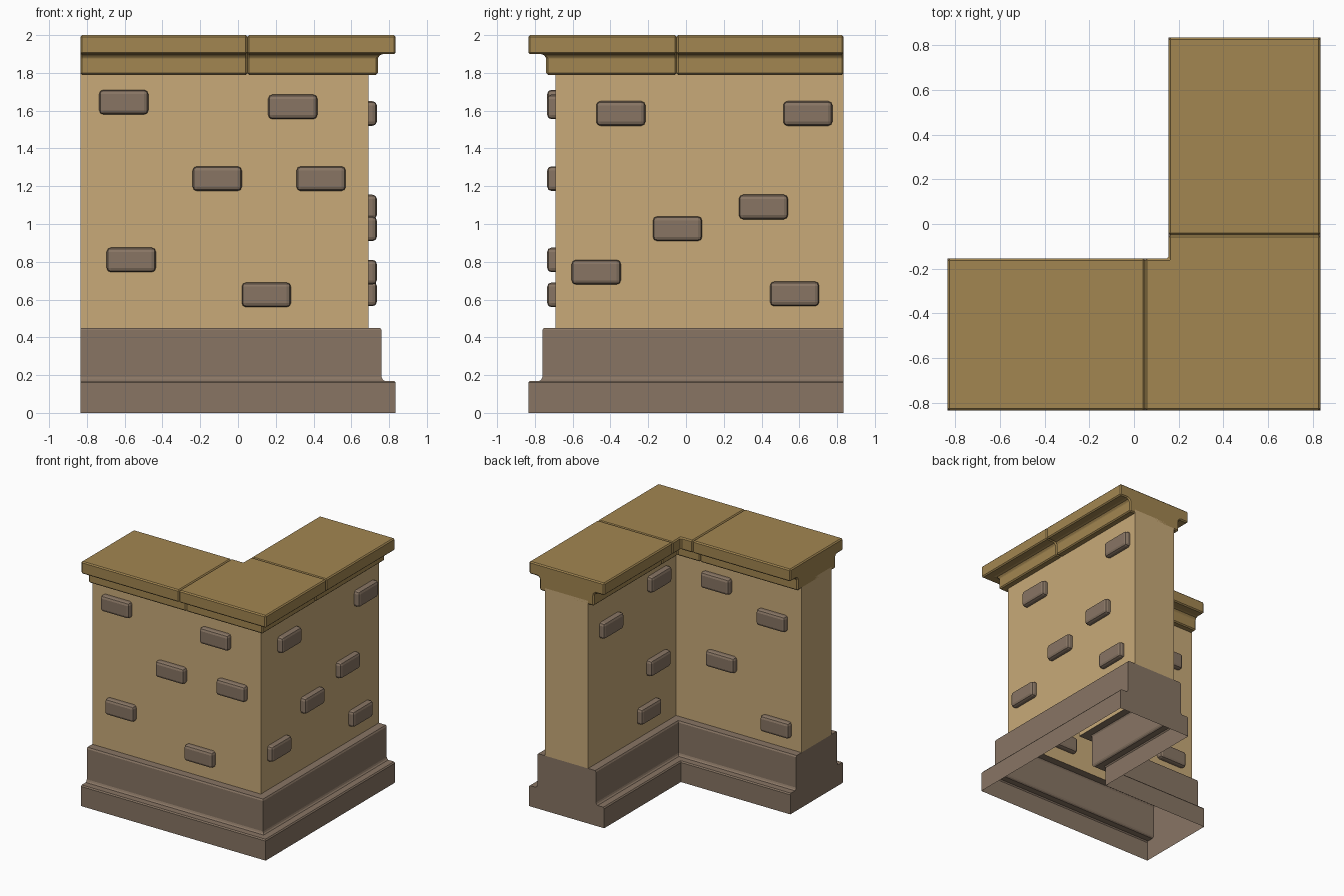
import bpy
import bmesh
from mathutils import Vector

old = bpy.data.objects.get("Cube")
if old:
    bpy.data.objects.remove(old, do_unlink=True)

END = 0.835      # half the overall footprint
MID = 0.495      # centre line of both arms
WALL = 0.195     # half thickness of the wall
SEAM = 0.05      # joint between coping stones


def material(name, rgb):
    m = bpy.data.materials.new(name)
    m.use_nodes = True
    color = (*rgb, 1)
    m.diffuse_color = color
    bsdf = m.node_tree.nodes["Principled BSDF"]
    bsdf.inputs["Base Color"].default_value = color
    bsdf.inputs["Roughness"].default_value = 0.9
    return m


plaster = material("tan plaster", (0.58, 0.402, 0.19))
stone = material("grey brown stone", (0.246, 0.178, 0.127))
coping = material("ochre coping", (0.361, 0.238, 0.082))


def finish(bm, name, mat, bevel=0, segments=1):
    bmesh.ops.recalc_face_normals(bm, faces=bm.faces)
    mesh = bpy.data.meshes.new(name)
    bm.to_mesh(mesh)
    bm.free()
    mesh.materials.append(mat)
    obj = bpy.data.objects.new(name, mesh)
    bpy.context.collection.objects.link(obj)
    if bevel:
        mod = obj.modifiers.new("edge", "BEVEL")
        mod.width = bevel
        mod.segments = segments
        mod.limit_method = "ANGLE"
    return obj


# Stations on the L path: position and the mitred direction of the outer side
LEG_X = lambda x: ((x, -MID), (0, -1))
LEG_Y = lambda y: ((MID, y), (1, 0))
CORNER = ((MID, -MID), (1, -1))


def sweep(name, half, stations, mat, open_bottom=False, open_top=False, bevel=0):
    """Mirror a half profile (offset, height) and sweep it along the stations."""
    profile = half + [(-u, z) for u, z in reversed(half)]
    bm = bmesh.new()
    rings = [[bm.verts.new((p[0] + d[0] * u, p[1] + d[1] * u, z)) for u, z in profile]
             for p, d in stations]
    n = len(profile)
    for a, b in zip(rings, rings[1:]):
        for i in range(n):
            if i == n - 1 and open_bottom:
                continue
            if i == len(half) - 1 and open_top:
                continue
            j = (i + 1) % n
            bm.faces.new((a[i], a[j], b[j], b[i]))
    for ring in (rings[0], rings[-1]):
        bm.faces.new(ring)
    return finish(bm, name, mat, bevel)


full_path = [LEG_X(-END), CORNER, LEG_Y(END)]

# Plinth: stepped skirt, open underneath, with a ledge against the wall
sweep("plinth", [(0.34, 0), (0.34, 0.16), (0.332, 0.17), (0.28, 0.17), (0.27, 0.178),
                 (0.265, 0.19), (0.265, 0.438), (0.258, 0.45), (WALL, 0.45)],
      full_path, stone, open_bottom=True, open_top=True)

# Wall
sweep("wall", [(WALL, 0.45), (WALL, 1.82)], full_path, plaster, open_bottom=True)

# Coping stones: two arms and a corner piece with chamfered joints
cap = [(0.245, 1.79), (0.245, 1.875), (0.25, 1.89), (0.265, 1.9), (0.34, 1.9), (0.34, 2.0)]
for name, path in (("coping_front", [LEG_X(-END), LEG_X(SEAM)]),
                   ("coping_corner", [LEG_X(SEAM), CORNER, LEG_Y(-SEAM)]),
                   ("coping_side", [LEG_Y(-SEAM), LEG_Y(END)])):
    sweep(name, cap, path, coping, bevel=0.01)


# Exposed bricks, given by position along the wall and height
def brick(name, center, along_x):
    bm = bmesh.new()
    size = Vector((0.26, 0.09, 0.13) if along_x else (0.09, 0.26, 0.13))
    bmesh.ops.create_cube(bm, size=1)
    for v in bm.verts:
        v.co = v.co * size + Vector(center)
    finish(bm, name, stone, bevel=0.022, segments=2)


outer, inner = MID + WALL, MID - WALL
groups = {
    "front": [(-0.605, 1.645), (0.29, 1.62), (-0.11, 1.24), (0.44, 1.24), (-0.565, 0.81), (0.15, 0.625)],
    "side": [(-0.345, 1.585), (0.645, 1.585), (0.41, 1.09), (-0.045, 0.975), (-0.475, 0.745), (0.575, 0.63)],
    "back": [(-0.075, 1.64), (-0.58, 1.47), (-0.12, 1.01), (-0.615, 0.61)],
    "inner_side": [(-0.06, 1.66), (0.56, 1.52), (-0.05, 0.98), (0.07, 0.63)],
}
planes = {"front": -outer, "side": outer, "back": -inner, "inner_side": inner}
for group, spots in groups.items():
    along_x = group in ("front", "back")
    for k, (s, z) in enumerate(spots):
        spot = (s, planes[group], z) if along_x else (planes[group], s, z)
        brick(f"{group}_brick_{k + 1}", spot, along_x)
